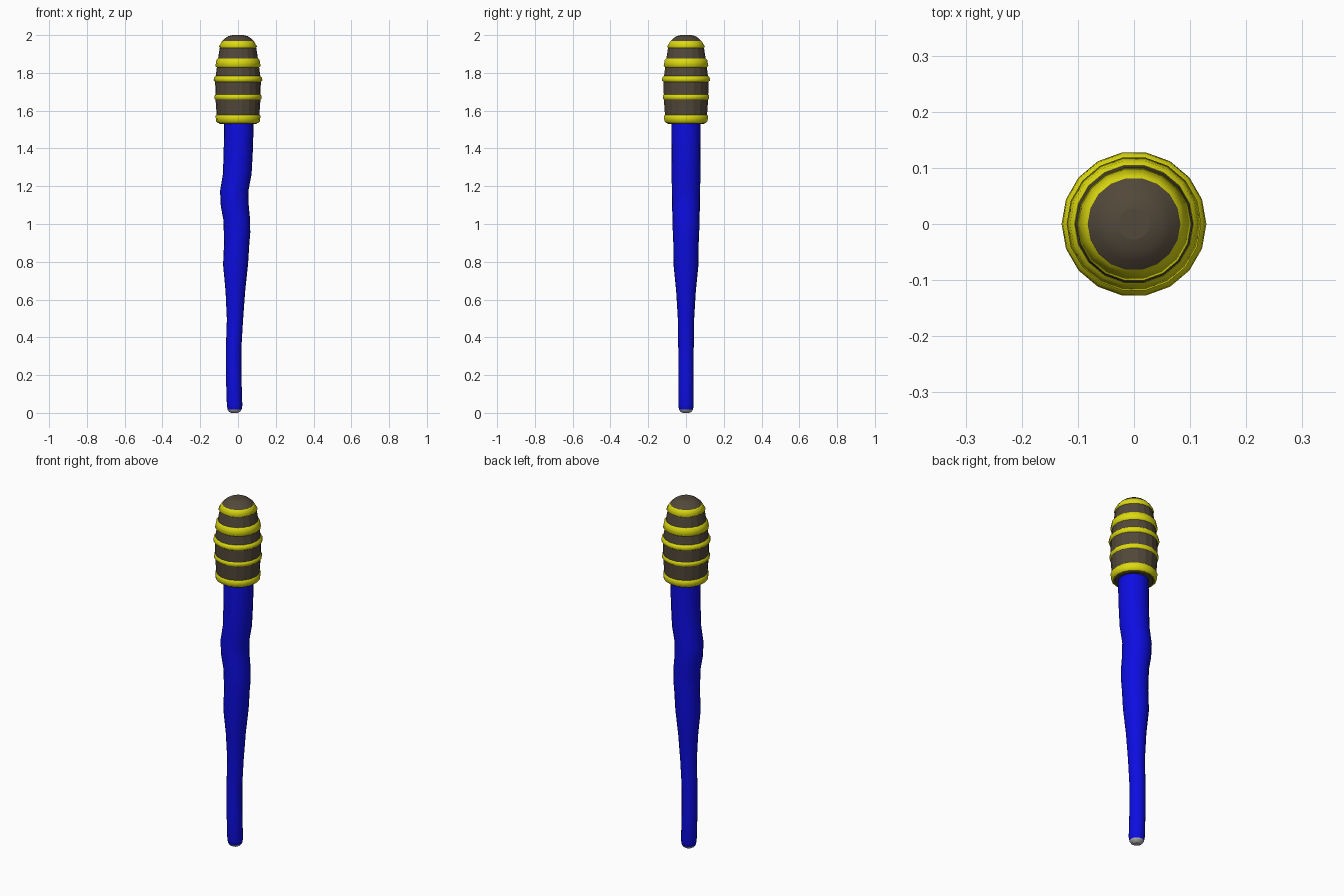
import bpy, bmesh, math

if "Cube" in bpy.data.objects:
    bpy.data.objects.remove(bpy.data.objects["Cube"])

def mat(name, rgb):
    m = bpy.data.materials.new(name)
    m.diffuse_color = (*rgb, 1)
    m.use_nodes = True
    m.node_tree.nodes["Principled BSDF"].inputs["Base Color"].default_value = m.diffuse_color
    return m

BLUE = mat("blue", (0.004, 0.004, 0.75))
YELLOW = mat("yellow", (0.72, 0.70, 0.005))
BROWN = mat("dark brown grey", (0.085, 0.065, 0.042))
GREY = mat("light grey", (0.45, 0.45, 0.45))

def lathe(name, rings, sides, mats, rule, smooth):
    """Stack of circles (z, radius, centre x); rule(i) gives the material of segment i."""
    bm = bmesh.new()
    loops = []
    for z, r, cx in rings:
        loops.append([bm.verts.new((cx + r * math.cos(2 * math.pi * k / sides),
                                    r * math.sin(2 * math.pi * k / sides), z))
                      for k in range(sides)])
    for i in range(len(loops) - 1):
        a, b = loops[i], loops[i + 1]
        for k in range(sides):
            n = (k + 1) % sides
            f = bm.faces.new((a[k], a[n], b[n], b[k]))
            f.material_index = rule(i)
            f.smooth = smooth(i)
    bm.faces.new(loops[0][::-1]).material_index = rule(0)
    bm.faces.new(loops[-1]).material_index = rule(len(loops) - 2)
    me = bpy.data.meshes.new(name)
    bm.to_mesh(me)
    bm.free()
    for m in mats:
        me.materials.append(m)
    ob = bpy.data.objects.new(name, me)
    bpy.context.collection.objects.link(ob)
    return ob

# Gnarled handle with a small grey tip underneath
handle = [(0.005, 0.018, -0.018), (0.012, 0.03, -0.018), (0.022, 0.037, -0.018),
          (0.045, 0.041, -0.018), (0.20, 0.041, -0.023), (0.35, 0.041, -0.023),
          (0.50, 0.043, -0.016), (0.65, 0.052, -0.014), (0.79, 0.066, -0.013),
          (0.90, 0.067, -0.007), (0.96, 0.070, -0.005), (1.03, 0.071, -0.007),
          (1.10, 0.074, -0.017), (1.18, 0.075, -0.020), (1.27, 0.076, -0.004),
          (1.38, 0.077, 0.001), (1.50, 0.078, 0.004), (1.58, 0.078, 0.004)]
lathe("handle", handle, 20, [BLUE, GREY], lambda i: 1 if i < 2 else 0, lambda i: True)

# Dark barrel head with a rounded top
head = [(1.54, 0.100), (1.56, 0.112), (1.66, 0.119), (1.76, 0.121), (1.83, 0.112),
        (1.88, 0.105), (1.93, 0.097), (1.97, 0.082), (1.985, 0.066),
        (1.995, 0.050), (2.0, 0.028)]
lathe("head", [(z, r, 0) for z, r in head], 18, [BROWN], lambda i: 0, lambda i: i > 6)

# Raised yellow bands: bottom z, top z, bottom radius, top radius
bands = [(1.535, 1.580, 0.116, 0.119), (1.656, 1.688, 0.125, 0.124),
         (1.751, 1.783, 0.129, 0.127), (1.828, 1.877, 0.120, 0.114),
         (1.930, 1.973, 0.102, 0.086)]
for n, (z0, z1, r0, r1) in enumerate(bands):
    e = 0.008
    rings = [(z0, r0 - 0.010, 0), (z0 + e, r0, 0), (z1 - e, r1, 0), (z1, r1 - 0.008, 0)]
    ob = lathe(f"band_{n + 1}", rings, 18, [YELLOW], lambda i: 0, lambda i: True)
    if n < 4:   # open the hidden end caps' colour is covered by the head
        continue
    # top band: drop the end cap so the dark crown shows
    bm = bmesh.new()
    bm.from_mesh(ob.data)
    bmesh.ops.delete(bm, geom=[f for f in bm.faces if len(f.verts) > 4], context='FACES')
    bm.to_mesh(ob.data)
    bm.free()

# Dark underside of the head around the handle
lathe("head_base", [(1.530, 0.098, 0), (1.545, 0.108, 0)], 18, [BROWN],
      lambda i: 0, lambda i: False)

# Rest the tip on the ground
bpy.data.objects["handle"].location.z = -0.005
